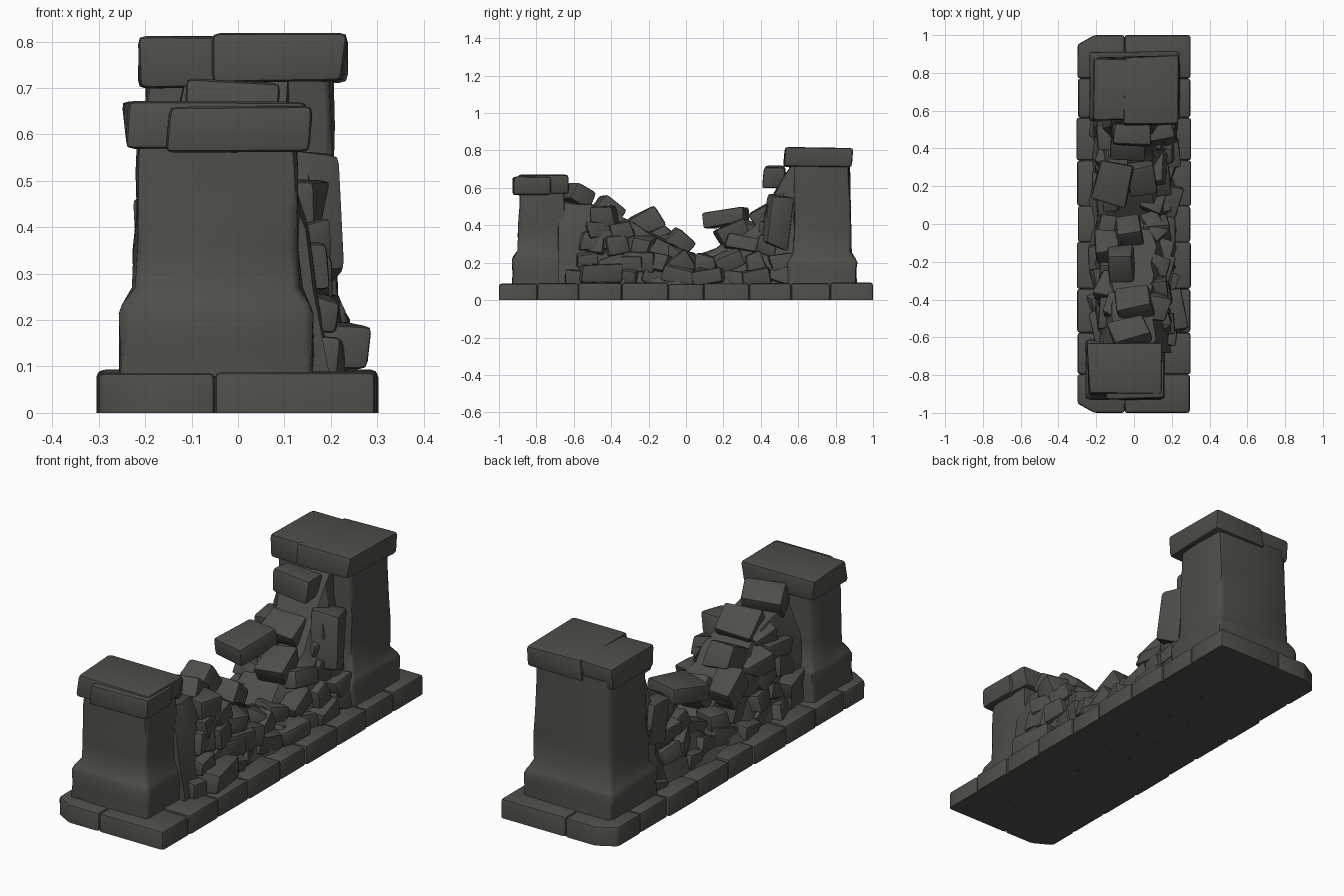
import bpy, bmesh, math, random
from mathutils import Vector, Euler

if "Cube" in bpy.data.objects:
    bpy.data.objects.remove(bpy.data.objects["Cube"])

random.seed(7)
MAT = bpy.data.materials.new("dark weathered stone")
MAT.diffuse_color = (0.075, 0.077, 0.066, 1)
MAT.use_nodes = True
MAT.node_tree.nodes["Principled BSDF"].inputs["Base Color"].default_value = MAT.diffuse_color


def jit(a):
    return random.uniform(-a, a)


def finish(name, bm, angle=35):
    bmesh.ops.recalc_face_normals(bm, faces=bm.faces)
    me = bpy.data.meshes.new(name)
    bm.to_mesh(me)
    bm.free()
    me.materials.append(MAT)
    for p in me.polygons:
        p.use_smooth = True
    me.set_sharp_from_angle(angle=math.radians(angle))
    ob = bpy.data.objects.new(name, me)
    bpy.context.collection.objects.link(ob)
    return ob


def stone(name, loc, size, rot=(0, 0, 0), rough=0.08):
    """Worn block: jittered corners, rounded edges."""
    bm = bmesh.new()
    bmesh.ops.create_cube(bm, size=1)
    for v in bm.verts:
        v.co = Vector([(c + jit(rough)) * s for c, s in zip(v.co, size)])
    bmesh.ops.bevel(bm, geom=bm.edges[:], offset=min(size) * 0.17, segments=2,
                    profile=0.6, affect='EDGES', clamp_overlap=True)
    m = Euler([math.radians(r) for r in rot]).to_matrix()
    for v in bm.verts:
        v.co = m @ v.co + Vector(loc)
    return finish(name, bm)


def box_stone(name, x0, x1, y0, y1, z0, z1, rough=0.03):
    return stone(name, ((x0 + x1) / 2, (y0 + y1) / 2, (z0 + z1) / 2),
                 (x1 - x0, y1 - y0, z1 - z0), rough=rough)


def loft(name, rings, angle=35):
    bm = bmesh.new()
    loops = [[bm.verts.new(p) for p in r] for r in rings]
    n = len(loops[0])
    for a, b in zip(loops, loops[1:]):
        for i in range(n):
            bm.faces.new((a[i], a[(i + 1) % n], b[(i + 1) % n], b[i]))
    bm.faces.new(loops[0])
    bm.faces.new(loops[-1])
    return finish(name, bm, angle)


def slab(name, pts):
    """Flat paving block from an outline, with rounded upper edges."""
    bm = bmesh.new()
    top = 0.09 + jit(0.004)
    lo = [bm.verts.new((x, y, 0)) for x, y in pts]
    hi = [bm.verts.new((x, y, top)) for x, y in pts]
    bm.faces.new(lo)
    bm.faces.new(hi)
    for i in range(len(pts)):
        j = (i + 1) % len(pts)
        bm.faces.new((lo[i], lo[j], hi[j], hi[i]))
    bmesh.ops.recalc_face_normals(bm, faces=bm.faces)
    edges = [e for e in bm.edges if any(v.co.z > 0 for v in e.verts)]
    bmesh.ops.bevel(bm, geom=edges, offset=0.013, segments=2, profile=0.5,
                    affect='EDGES', clamp_overlap=True)
    return finish(name, bm)


# base: nine rows of paving blocks over a core slab, left corners cut off
box_stone("base_core", -0.28, 0.28, -0.96, 0.96, 0.004, 0.08, rough=0)
N = 9
cuts = [-1 + 2 * k / N + (jit(0.025) if 0 < k < N else 0) for k in range(N + 1)]
for k, (a, b) in enumerate(zip(cuts, cuts[1:])):
    mid = -0.05 if k % 2 == 0 else 0.06
    L, R = -0.3 + jit(0.005), 0.3 + jit(0.005)
    start = [(L, a + 0.05), (-0.21, a)] if k == 0 else [(L, a)]
    end = [(-0.21, b), (L, b - 0.05)] if k == N - 1 else [(L, b)]
    slab("base_block_left", start + [(mid, a), (mid, b)] + end)
    slab("base_block_right", [(mid, a), (R, a), (R, b), (mid, b)])


def pillar(name, cx, cy, hx, hy, shoulder, top):
    """Plinth, sloping shoulder and tapered shaft; hx, hy are plinth half sizes."""
    rings = []
    # height and how far the wall is set back from the plinth
    levels = [(.08, 0), (.15, .004), (shoulder, .002), (shoulder + .02, .009), (shoulder + .055, .03)]
    for k in range(1, 5):
        f = k / 4
        levels.append((shoulder + .055 + (top - shoulder - .055) * f, .03 + .012 * f))
    for z, inset in levels:
        ax, ay, ch = hx - inset, hy - inset, 0.02
        ring = []
        for sx, sy in ((-1, -1), (1, -1), (1, 1), (-1, 1)):
            corner = [(sx * ax, sy * (ay - ch)), (sx * (ax - ch * .3), sy * (ay - ch * .3)),
                      (sx * (ax - ch), sy * ay)]
            ring += corner if sx == sy else corner[::-1]
            # a point in mid face lets the wall undulate
            ring.append((0, sy * ay) if sx == sy else (sx * ax, 0))
        rings.append([(cx + x + jit(.005), cy + y + jit(.005), z) for x, y in ring])
    return loft(name, rings, 50)


pillar("front_pillar", -0.045, -0.77, 0.21, 0.16, 0.215, 0.6)
pillar("back_pillar", 0.003, 0.728, 0.24, 0.187, 0.2, 0.74)

# pillar caps, each of two worn blocks
box_stone("front_cap_back_stone", -0.245, 0.14, -0.9, -0.63, 0.57, 0.67)
box_stone("front_cap_front_stone", -0.15, 0.158, -0.925, -0.72, 0.56, 0.662)
box_stone("back_cap_left_stone", -0.212, 0.06, 0.545, 0.875, 0.7, 0.81)
box_stone("back_cap_right_stone", -0.055, 0.23, 0.525, 0.89, 0.713, 0.816)


# collapsed wall: lowest near the middle, climbing to each pillar
def height(y):
    if y < 0.03:
        return 0.19 + 0.33 * min(1, (0.03 - y) / 0.55) ** 0.7
    return 0.19 + 0.25 * (y - 0.03) / 0.4 + 0.2 * max(0, min(1, (y - 0.41) / 0.13))


rings = []
for k in range(17):
    y = -0.68 + k * 0.08
    h = height(y)
    sec = []
    for side, foot, crown in ((-1, .225, .11), (1, .21, .1)):
        half = [(side * (foot + (crown - foot) * t ** .7), .08 + (h - .08) * f)
                for t, f in ((0, 0), (.3, .4), (.6, .75), (1, 1))]
        sec += half if side < 0 else half[::-1]
    rings.append([(x + jit(.02), y + jit(.012), z + (jit(.015) if z > .1 else 0)) for x, z in sec])
loft("collapsed_wall_core", rings, 25)

# large fallen stones: x, y, z, length, thickness, tilt
fallen = [
    (-.02, -.57, .555, .13, .1, -25),
    (0, -.42, .475, .15, .11, -38),
    (-.07, -.21, .42, .17, .12, 28),
    (-.14, -.12, .33, .15, .11, -35),
    (.1, -.42, .325, .3, .1, 3),
    (.13, -.25, .205, .18, .1, -3),
    (-.03, -.04, .3, .13, .12, -40),
    (.12, -.03, .185, .14, .12, 32),
    (.17, .13, .125, .17, .08, 8),
    (.2, -.46, .14, .22, .1, 0),
    (-.115, .215, .44, .23, .085, 10),
    (.04, .25, .35, .16, .12, 25),
    (-.03, .42, .45, .14, .1, 30),
    (-.015, .475, .66, .12, .11, 0),
    (.14, .49, .42, .13, .28, -8),
    (-.13, .47, .4, .13, .2, 12),
]
for x, y, z, length, thick, tilt in fallen:
    width = 0.19 if z > 0.4 and thick < 0.12 else 0.14
    stone("fallen_stone", (x, y, z), (width, length, thick), (tilt, 0, jit(20)))

# rubble packed along both flanks of the collapsed wall
for side in (-1, 1):
    for row in range(5):
        z = 0.12 + row * 0.085
        y = -0.56 + row * 0.03
        while y < 0.54:
            if z < height(y) - 0.02:
                t = (z - .08) / (height(y) - .08)
                x = side * (.18 - .08 * t)
                stone("flank_rubble", (x + jit(.02), y, z + jit(.015)),
                      (random.uniform(.08, .12), random.uniform(.1, .17), random.uniform(.07, .11)),
                      (jit(22), jit(15), jit(22)), 0.12)
            y += random.uniform(.11, .16)
